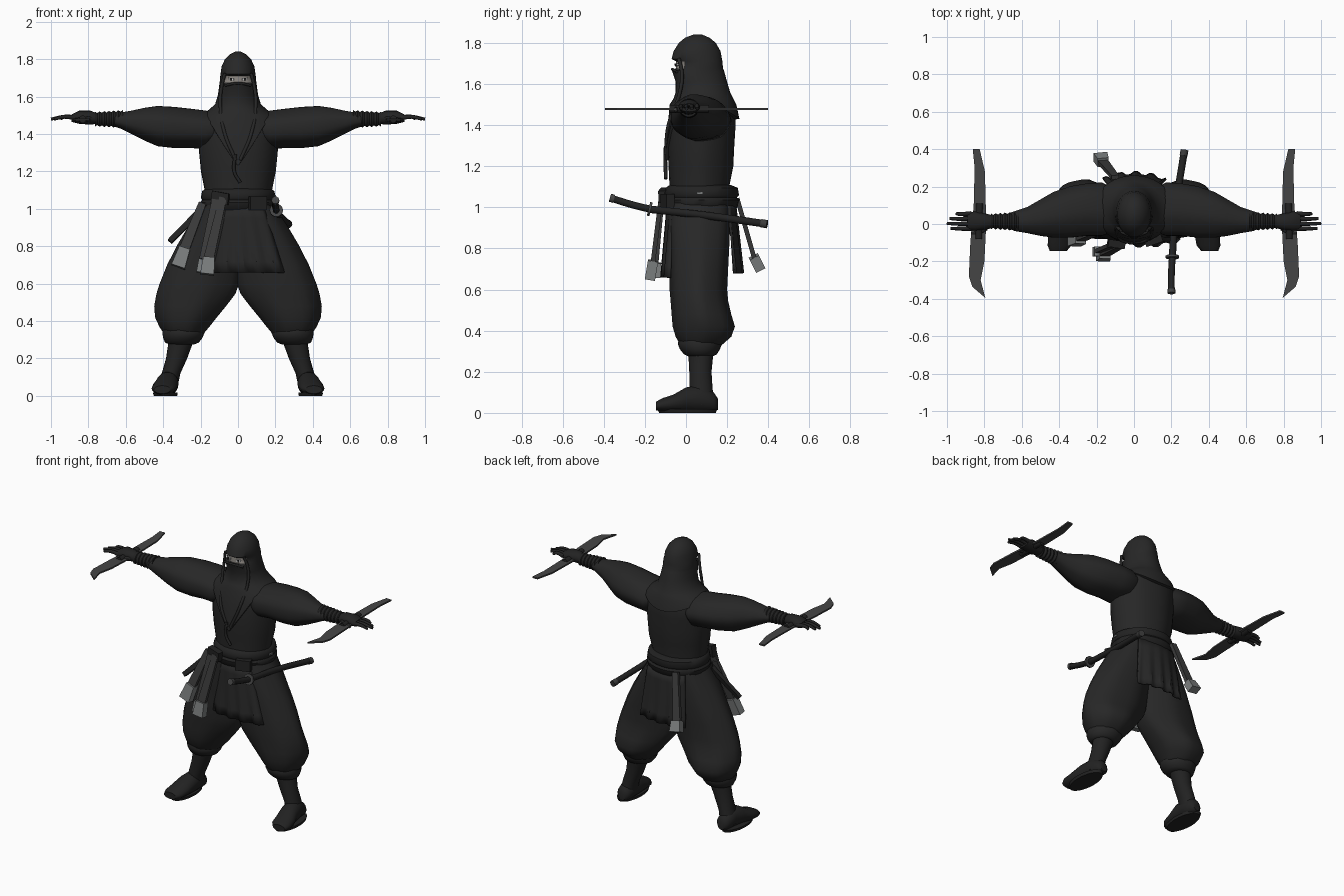
import bpy, bmesh, math
from mathutils import Vector

cube = bpy.data.objects.get("Cube")
if cube:
    bpy.data.objects.remove(cube, do_unlink=True)


def material(name, r, g, b):
    m = bpy.data.materials.new(name)
    m.use_nodes = True
    m.diffuse_color = (r, g, b, 1)
    bsdf = m.node_tree.nodes["Principled BSDF"]
    bsdf.inputs["Base Color"].default_value = (r, g, b, 1)
    bsdf.inputs["Roughness"].default_value = 0.9
    return m


CLOTH = material("black cloth", .02, .02, .02)
LEATHER = material("black leather", .016, .016, .016)
STEEL = material("dark steel", .06, .06, .06)
SASH = material("charcoal sash", .045, .045, .045)
PALE = material("pale grey", .2, .21, .21)
SKIN = material("grey skin", .26, .24, .22)
EYE = material("eye white", .6, .6, .6)


def finish(name, bm, mat, mirror=False, angle=50):
    """Turn a bmesh into a shaded object, mirrored across x when asked."""
    bmesh.ops.recalc_face_normals(bm, faces=bm.faces)
    mesh = bpy.data.meshes.new(name)
    bm.to_mesh(mesh)
    bm.free()
    obj = bpy.data.objects.new(name, mesh)
    bpy.context.collection.objects.link(obj)
    mesh.materials.append(mat)
    bpy.ops.object.select_all(action='DESELECT')
    obj.select_set(True)
    bpy.context.view_layer.objects.active = obj
    bpy.ops.object.shade_smooth_by_angle(angle=math.radians(angle))
    if mirror:
        obj.modifiers.new("Mirror", 'MIRROR').use_mirror_merge = False
    return obj


def loft(name, axis, sections, mat, mirror=False, seg=28, folds=0, warp=None):
    """Skin oval rings given as (position, a min, a max, b min, b max)."""
    bm = bmesh.new()
    rings = []
    for t, a0, a1, b0, b1 in sections:
        ring = []
        for i in range(seg):
            ang = math.tau * i / seg
            r = 1 + folds * math.cos(7 * ang)
            a = (a0 + a1) / 2 + (a1 - a0) / 2 * math.cos(ang) * r
            b = (b0 + b1) / 2 + (b1 - b0) / 2 * math.sin(ang) * r
            co = {'x': (t, a, b), 'y': (a, t, b), 'z': (a, b, t)}[axis]
            ring.append(bm.verts.new(warp(*co) if warp else co))
        rings.append(ring)
    for low, high in zip(rings, rings[1:]):
        for i in range(seg):
            j = (i + 1) % seg
            bm.faces.new((low[i], low[j], high[j], high[i]))
    bm.faces.new(rings[0])
    bm.faces.new(rings[-1])
    return finish(name, bm, mat, mirror)


def bar(name, p0, p1, w0, w1, thick, mat, side=(1, 0, 0)):
    """Flat tapered strip between two points."""
    p0, p1 = Vector(p0), Vector(p1)
    d = (p1 - p0).normalized()
    s = (Vector(side) - d * d.dot(Vector(side))).normalized()
    n = d.cross(s) * thick / 2
    bm = bmesh.new()
    ends = []
    for p, w in ((p0, w0), (p1, w1)):
        ends.append([bm.verts.new(p + s * w / 2 * k + n * h)
                     for k, h in ((-1, -1), (1, -1), (1, 1), (-1, 1))])
    bm.faces.new(ends[0])
    bm.faces.new(ends[1])
    for i in range(4):
        j = (i + 1) % 4
        bm.faces.new((ends[0][i], ends[0][j], ends[1][j], ends[1][i]))
    return finish(name, bm, mat, angle=30)


def tube(name, points, radius, mat, mirror=False, taper=1):
    """Round bar along a smooth path."""
    curve = bpy.data.curves.new(name, 'CURVE')
    curve.dimensions = '3D'
    curve.bevel_depth = radius
    curve.bevel_resolution = 3
    curve.use_fill_caps = True
    spline = curve.splines.new('BEZIER')
    spline.bezier_points.add(len(points) - 1)
    for i, (bp, p) in enumerate(zip(spline.bezier_points, points)):
        bp.co = p
        bp.handle_left_type = bp.handle_right_type = 'AUTO'
        bp.radius = 1 + (taper - 1) * i / (len(points) - 1)
    obj = bpy.data.objects.new(name, curve)
    bpy.context.collection.objects.link(obj)
    curve.materials.append(mat)
    if mirror:
        obj.modifiers.new("Mirror", 'MIRROR')
    return obj


def flap(name, top, bottom, y_top, y_bottom, z_top, z_bottom, bow):
    """Pleated hanging cloth panel, bowed around the hips."""
    bm = bmesh.new()
    cols, rows = 16, 6
    grid = []
    for r in range(rows + 1):
        v = r / rows
        row = []
        for c in range(cols + 1):
            u = c / cols
            x0 = top[0] + (top[1] - top[0]) * u
            x1 = bottom[0] + (bottom[1] - bottom[0]) * u
            y = y_top + (y_bottom - y_top) * v + bow * (2 * u - 1) ** 2
            y += .008 * v * (1 if c % 4 < 2 else -1)
            row.append(bm.verts.new((x0 + (x1 - x0) * v, y, z_top + (z_bottom - z_top) * v)))
        grid.append(row)
    for a, b in zip(grid, grid[1:]):
        for c in range(cols):
            bm.faces.new((a[c], a[c + 1], b[c + 1], b[c]))
    obj = finish(name, bm, CLOTH, angle=30)
    obj.modifiers.new("Thickness", 'SOLIDIFY').thickness = .012


# Jacket: torso and sleeves
loft("torso", 'z', [
    (1.0, -.18, .18, -.08, .22), (1.1, -.18, .18, -.08, .21), (1.2, -.2, .2, -.085, .23),
    (1.3, -.21, .21, -.09, .235), (1.38, -.215, .215, -.085, .24), (1.46, -.22, .22, -.075, .24),
    (1.52, -.17, .17, -.05, .22), (1.57, -.08, .08, -.02, .17)], CLOTH, folds=.01)
loft("sleeves", 'x', [
    (.1, -.04, .18, 1.36, 1.51), (.17, -.065, .22, 1.32, 1.525), (.25, -.065, .215, 1.325, 1.535),
    (.34, -.075, .2, 1.325, 1.545), (.43, -.075, .17, 1.335, 1.55), (.5, -.065, .13, 1.365, 1.54),
    (.57, -.05, .09, 1.4, 1.525), (.63, -.04, .07, 1.43, 1.515), (.66, -.03, .06, 1.44, 1.51)],
    CLOTH, mirror=True, folds=.015)

# Forearm wraps as a ridged sleeve
wraps = []
for i in range(13):
    r = .052 - .0008 * i - (.009 if i % 2 else 0)
    wraps.append((.615 + .0125 * i, .014 - r, .014 + r, 1.48 - r * .95, 1.48 + r * .95))
loft("forearm_wraps", 'x', wraps, LEATHER, mirror=True, seg=18)

# Gloves: palm, fingers, thumb
loft("palms", 'x', [
    (.75, -.02, .045, 1.455, 1.51), (.79, -.03, .055, 1.45, 1.525),
    (.85, -.036, .066, 1.455, 1.525), (.89, -.034, .064, 1.465, 1.505)],
    LEATHER, mirror=True, seg=16)
for i, length in enumerate((.95, .985, 1.0, .98)):
    y = .055 - .026 * i
    tube("fingers_%d" % (i + 1), [(.87, y, 1.487), (.93, y - .002, 1.492), (length, y, 1.48)],
         .0135, LEATHER, mirror=True, taper=.6)
tube("thumbs", [(.79, -.02, 1.48), (.83, -.045, 1.478), (.87, -.05, 1.475)], .015, LEATHER, True, .7)

# Hand blades
outline = [(.862, .4), (.825, .4), (.797, .28), (.79, 0), (.8, -.2), (.82, -.3), (.795, -.395),
           (.865, -.335), (.883, -.28), (.875, -.1), (.857, .1), (.852, .3)]
bm = bmesh.new()
base = bm.faces.new([bm.verts.new((x, y, 1.474)) for x, y in outline])
top = bmesh.ops.extrude_face_region(bm, geom=[base])["geom"]
bmesh.ops.translate(bm, vec=(0, 0, .01), verts=[v for v in top if isinstance(v, bmesh.types.BMVert)])
finish("hand_blades", bm, STEEL, mirror=True, angle=30)
tube("blade_grips", [(.83, -.08, 1.479), (.83, .02, 1.479), (.825, .11, 1.479)], .02, LEATHER, True)


# Hood flowing into a mantle with a pointed front hem
def drape(x, y, z):
    if z < 1.49:
        z += .06 * (abs(x) / .2) ** 2
        if y < .02:
            z -= .2 * max(0, 1 - abs(x) / .15)
    return x, y, z


hood = loft("hood", 'z', [
    (1.425, -.18, .18, -.05, .21), (1.43, -.215, .215, -.1, .26), (1.5, -.2, .2, -.08, .245),
    (1.53, -.155, .155, -.06, .23), (1.56, -.122, .122, -.05, .215), (1.61, -.107, .107, -.05, .2),
    (1.665, -.1, .1, -.068, .185), (1.675, -.098, .098, -.05, .18), (1.71, -.095, .095, -.048, .177),
    (1.722, -.093, .093, -.07, .175), (1.76, -.088, .088, -.06, .168), (1.8, -.07, .07, -.035, .145),
    (1.825, -.045, .045, -.005, .115), (1.84, -.015, .015, .035, .08)], CLOTH, warp=drape, seg=36)
hood.data.materials.append(SKIN)
for face in hood.data.polygons:
    c = face.center
    if 1.675 < c.z < 1.71 and c.y < 0 and abs(c.x) < .07:
        face.material_index = 1
for s in (-1, 1):
    bar("eye_white", (s * .022, -.049, 1.692), (s * .05, -.04, 1.696), .014, .01, .008, EYE, (0, 0, 1))
    bar("pupil", (s * .032, -.051, 1.693), (s * .042, -.048, 1.694), .013, .013, .008, LEATHER, (0, 0, 1))
tube("hood_edges", [(.07, -.035, 1.725), (.088, -.02, 1.65), (.095, -.03, 1.56),
                    (.07, -.085, 1.4), (.012, -.1, 1.26)], .009, CLOTH, True)
tube("mask_seam", [(-.07, -.045, 1.66), (0, -.066, 1.672), (.07, -.045, 1.66)], .007, LEATHER)
tube("neck_cord", [(-.015, -.1, 1.29), (-.02, -.1, 1.2), (.012, -.098, 1.14)], .009, LEATHER)

# Belt wound in two bands
loft("belt", 'z', [
    (.985, -.18, .18, -.08, .23), (1.0, -.195, .195, -.1, .25), (1.035, -.203, .203, -.108, .258),
    (1.048, -.193, .193, -.098, .248), (1.06, -.2, .2, -.106, .258), (1.095, -.193, .193, -.1, .252),
    (1.108, -.175, .175, -.08, .22)], LEATHER, folds=.006)
bar("belt_knot", (-.14, -.1, 1.06), (-.05, -.115, 1.05), .075, .06, .04, LEATHER, (0, 0, 1))
bar("belt_pouch", (.06, -.105, 1.03), (.15, -.075, 1.03), .07, .07, .04, LEATHER, (0, 0, 1))
bar("belt_stud", (.2, .05, 1.07), (.2, .08, 1.07), .01, .01, .009, PALE, (0, 0, 1))

# Trousers, cuffs and boots
loft("trousers", 'z', [
    (1.02, -.04, .19, -.08, .22), (.92, -.03, .255, -.085, .215), (.8, -.03, .325, -.08, .21),
    (.7, -.02, .375, -.08, .205), (.6, -.01, .415, -.08, .2), (.545, .01, .432, -.075, .205),
    (.48, .06, .444, -.07, .22), (.42, .11, .44, -.065, .238), (.37, .15, .418, -.05, .22),
    (.335, .18, .395, -.03, .18), (.31, .2, .37, -.01, .15)], CLOTH, mirror=True, folds=.02)
loft("trouser_cuffs", 'z', [
    (.355, .185, .4, -.035, .17), (.335, .18, .405, -.04, .175), (.31, .19, .4, -.03, .165),
    (.285, .21, .39, -.01, .15), (.275, .235, .365, .01, .13)], CLOTH, mirror=True)
loft("boot_shafts", 'z', [
    (.3, .235, .37, .01, .135), (.2, .272, .385, .015, .125), (.12, .308, .408, .015, .13),
    (.04, .325, .42, .01, .14)], LEATHER, mirror=True, seg=18)
loft("boot_feet", 'y', [
    (.155, .345, .395, .015, .07), (.135, .325, .415, .004, .1), (.07, .318, .425, .002, .135),
    (0, .318, .44, .002, .125), (-.06, .325, .458, .004, .09), (-.115, .335, .462, .006, .072),
    (-.145, .36, .45, .012, .055)], LEATHER, mirror=True, seg=18)
loft("boot_soles", 'z', [
    (0, .325, .45, -.13, .145), (.018, .322, .455, -.14, .152)], LEATHER, mirror=True)

# Skirt flaps
flap("front_flap", (-.1, .14), (-.13, .25), -.095, -.118, 1.01, .66, .03)
flap("back_flap", (-.14, .14), (-.17, .17), .245, .275, 1.01, .68, -.035)

# Hanging sash tails with pale ends
tails = [((-.08, -.12, 1.06), (-.155, -.16, .74), (-.165, -.175, .65)),
         ((-.12, -.115, 1.05), (-.18, -.145, .73), (-.185, -.15, .66)),
         ((-.19, -.04, 1.03), (-.285, -.08, .79), (-.32, -.095, .69)),
         ((-.1, .25, 1.04), (-.165, .33, .76), (-.18, .36, .7))]
for start, mid, end in tails:
    bar("sash_tail", start, mid, .04, .055, .022, SASH)
    bar("sash_end", mid, end, .06, .075, .05, PALE)
bar("side_sheath", (-.19, 0, 1.0), (-.365, -.05, .825), .035, .028, .025, LEATHER)

# Sword at the left hip
tube("scabbard", [(.205, -.17, .99), (.225, .1, .96), (.268, .385, .92)], .019, LEATHER)
tube("sword_grip", [(.2, -.365, 1.045), (.2, -.27, 1.015), (.205, -.17, .99)], .018, LEATHER)
tube("sword_guard", [(.205, -.182, .993), (.205, -.17, .99)], .036, STEEL)
tube("pommel", [(.2, -.37, 1.047), (.2, -.35, 1.041)], .021, STEEL)
tube("scabbard_tip", [(.265, .365, .923), (.27, .395, .918)], .021, SASH)
